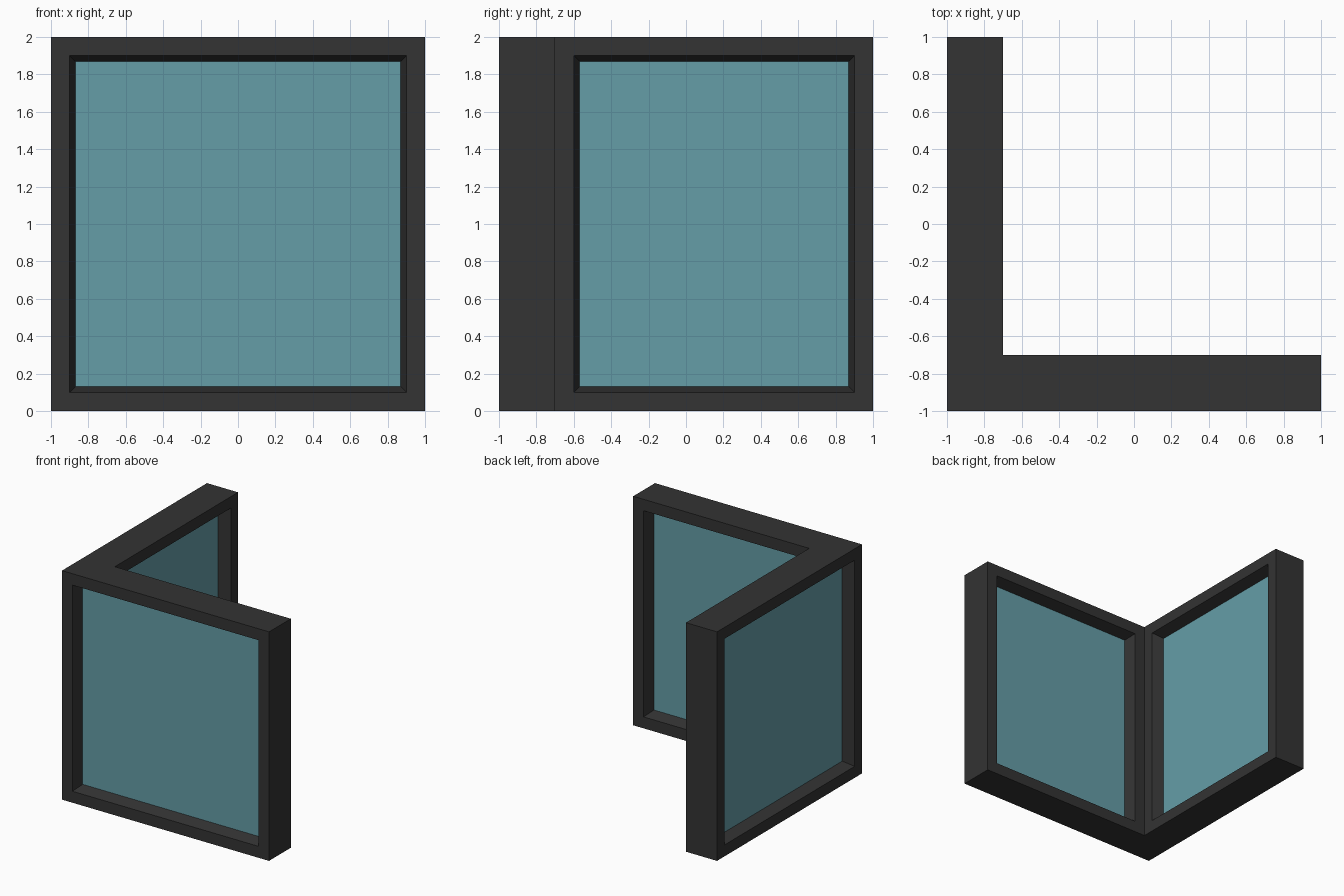
import bpy, bmesh
from mathutils import Vector

if "Cube" in bpy.data.objects:
    bpy.data.objects.remove(bpy.data.objects["Cube"])


def material(name, rgb):
    m = bpy.data.materials.new(name)
    m.diffuse_color = (*rgb, 1.0)
    m.use_nodes = True
    m.node_tree.nodes["Principled BSDF"].inputs["Base Color"].default_value = m.diffuse_color
    return m


frame_mat = material("dark_frame", (0.033, 0.033, 0.033))
glass_mat = material("teal_glass", (0.13, 0.34, 0.39))

RIM, DEPTH, TAPER = 0.1, 0.1, 0.03

# L-shaped corner frame, extruded upward
bm = bmesh.new()
outline = [(-1, -1), (1, -1), (1, -0.7), (-0.7, -0.7), (-0.7, 1), (-1, 1)]
base = bm.faces.new([bm.verts.new((x, y, 0)) for x, y in outline])
top = bmesh.ops.extrude_face_region(bm, geom=[base])["geom"]
bmesh.ops.translate(bm, vec=(0, 0, 2),
                    verts=[v for v in top if isinstance(v, bmesh.types.BMVert)])
bmesh.ops.recalc_face_normals(bm, faces=bm.faces)

# Recessed glass in the four broad wall faces
bm.normal_update()
walls = [f for f in bm.faces if abs(f.normal.z) < 0.1 and f.calc_area() > 2]
for f in walls:
    bmesh.ops.inset_region(bm, faces=[f], thickness=RIM, use_even_offset=True)
    bmesh.ops.inset_region(bm, faces=[f], thickness=TAPER, use_even_offset=True)
    f.normal_update()
    bmesh.ops.translate(bm, vec=Vector(f.normal) * -DEPTH, verts=f.verts[:])
    f.material_index = 1
bm.normal_update()

me = bpy.data.meshes.new("corner_window")
bm.to_mesh(me)
bm.free()
me.materials.append(frame_mat)
me.materials.append(glass_mat)
bpy.context.collection.objects.link(bpy.data.objects.new("corner_window", me))
